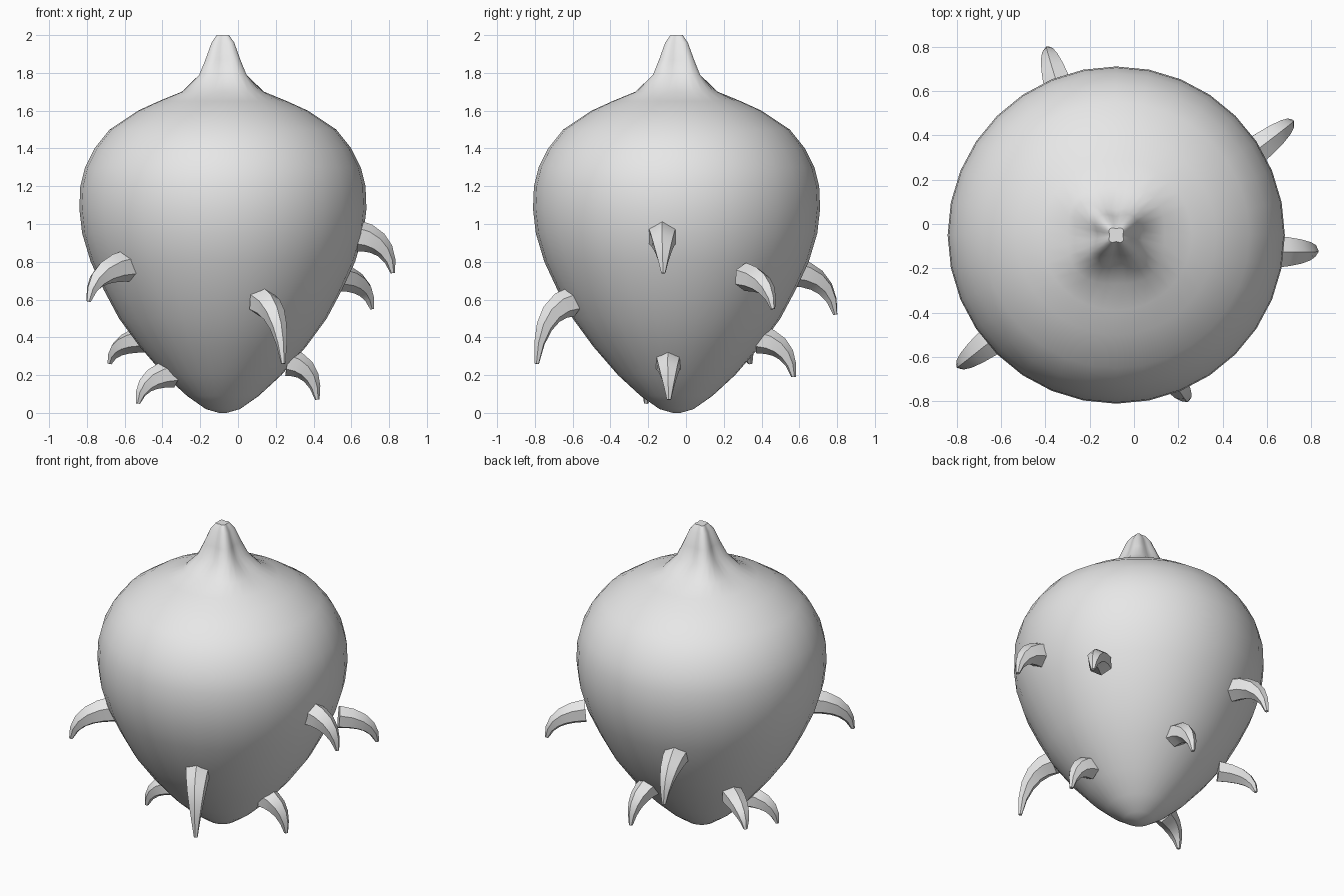
import bpy, bmesh, math
from mathutils import Vector

cube = bpy.data.objects.get("Cube")
if cube:
    bpy.data.objects.remove(cube, do_unlink=True)

grey = bpy.data.materials.new("plain_grey")
grey.use_nodes = True
colour = (0.8, 0.8, 0.8, 1)
grey.diffuse_color = colour
grey.node_tree.nodes["Principled BSDF"].inputs["Base Color"].default_value = colour

AXIS = Vector((-0.08, -0.05, 0))


def loft(name, rings, sharp_angle):
    """Skin a list of closed rings, cap both ends and shade smooth."""
    bm = bmesh.new()
    loops = [[bm.verts.new(p) for p in ring] for ring in rings]
    count = len(loops[0])
    for low, high in zip(loops, loops[1:]):
        for i in range(count):
            j = (i + 1) % count
            bm.faces.new((low[i], low[j], high[j], high[i]))
    bm.faces.new(loops[0])
    bm.faces.new(loops[-1])
    bmesh.ops.recalc_face_normals(bm, faces=bm.faces)
    mesh = bpy.data.meshes.new(name)
    bm.to_mesh(mesh)
    bm.free()
    mesh.materials.append(grey)
    obj = bpy.data.objects.new(name, mesh)
    bpy.context.collection.objects.link(obj)
    bpy.ops.object.select_all(action='DESELECT')
    obj.select_set(True)
    bpy.context.view_layer.objects.active = obj
    bpy.ops.object.shade_smooth_by_angle(angle=math.radians(sharp_angle))
    return obj


# Bulb body with a pinched stem: (radius, height)
profile = [(0.02, 0), (0.09, 0.02), (0.19, 0.09), (0.31, 0.2), (0.44, 0.35),
           (0.55, 0.5), (0.63, 0.65), (0.70, 0.8), (0.745, 0.95), (0.76, 1.08),
           (0.755, 1.2), (0.73, 1.3), (0.68, 1.4), (0.60, 1.5), (0.45, 1.6),
           (0.34, 1.65), (0.23, 1.7), (0.135, 1.79), (0.10, 1.87),
           (0.065, 1.96), (0.035, 2.0)]


def body_ring(radius, z):
    # The stem is folded into four soft lobes
    fold = 0.16 if z > 1.75 else 0.05 if z > 1.68 else 0
    ring = []
    for i in range(32):
        a = math.tau * i / 32
        r = radius * (1 - fold * math.cos(4 * a))
        ring.append(AXIS + Vector((r * math.cos(a), r * math.sin(a), z)))
    return ring


loft("bulb_body", [body_ring(r, z) for r, z in profile], 40)


def thorn(name, base, tip, size=0.085):
    """Hooked spike that leaves the body sideways and droops to its tip."""
    base, tip = Vector(base), Vector(tip)
    out = base - AXIS
    out.z = 0
    out.normalize()
    start = base - out * 0.05
    bend = base.lerp(tip, 0.85)
    bend.z = base.z - 0.1 * (base.z - tip.z)
    rings = []
    for t in (0, 0.2, 0.4, 0.6, 0.8, 1):
        centre = start.lerp(bend, t).lerp(bend.lerp(tip, t), t)
        along = (bend - start).lerp(tip - bend, t).normalized()
        side = Vector((-out.y, out.x, 0))
        side = (side - along * side.dot(along)).normalized()
        up = along.cross(side)
        r = size * (1 - t) ** 1.15 + 0.045 * t * (1 - t) + 0.012 * t
        rings.append([centre + r * (math.cos(a) * side + math.sin(a) * up)
                      for a in (math.tau * (i + 0.5) / 6 for i in range(6))])
    return loft(name, rings, 40)


# Thorns scattered over the lower half
thorn("left_upper_thorn", (0.67, -0.13, 0.94), (0.82, -0.12, 0.74))
thorn("left_back_thorn", (0.57, 0.34, 0.72), (0.71, 0.46, 0.55), 0.075)
thorn("front_thorn", (0.14, -0.65, 0.59), (0.24, -0.79, 0.26), 0.08)
thorn("right_front_thorn", (-0.62, -0.51, 0.78), (-0.79, -0.64, 0.59))
thorn("right_back_thorn", (-0.53, 0.24, 0.39), (-0.68, 0.34, 0.26), 0.07)
thorn("right_low_thorn", (-0.39, -0.16, 0.21), (-0.53, -0.21, 0.05), 0.075)
thorn("left_low_thorn", (0.31, -0.1, 0.27), (0.42, -0.09, 0.07), 0.075)
thorn("back_upper_thorn", (-0.34, 0.60, 0.75), (-0.39, 0.79, 0.52), 0.08)
thorn("back_low_thorn", (0.0, 0.43, 0.39), (0.01, 0.57, 0.19), 0.075)
